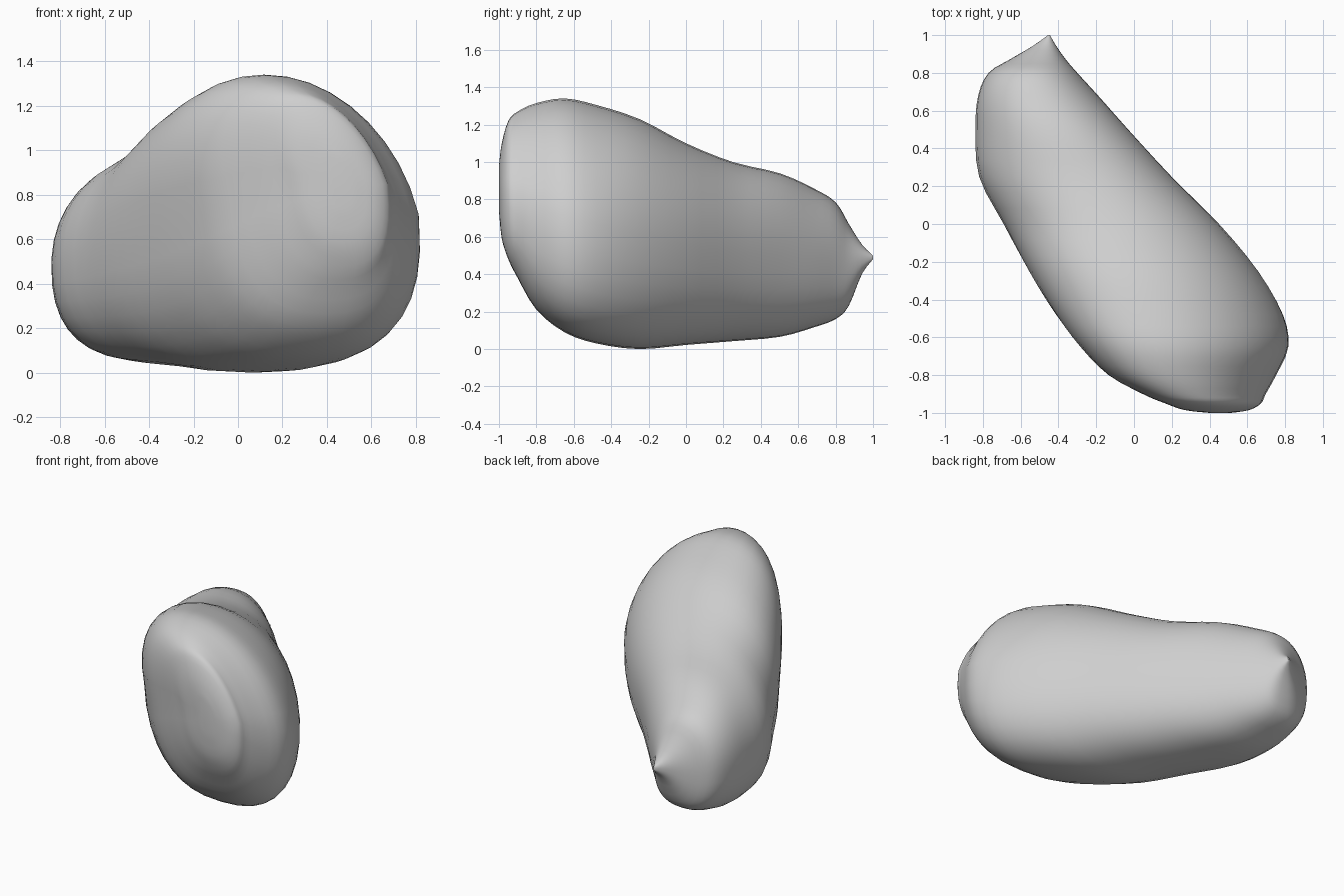
import bpy, bmesh, math

cube = bpy.data.objects.get("Cube")
if cube:
    bpy.data.objects.remove(cube, do_unlink=True)

SEGMENTS = 36
STEPS = 3
TOP_POWER, BOTTOM_POWER = 0.95, 0.8
BOTTOM_LEAN = 0.3

# Cross-sections from front to back: y, x min, x max, z min, z max, lean
SECTIONS = [
    (-1.0, 0.40, 0.52, 0.74, 0.98, -0.03),
    (-0.985, 0.27, 0.63, 0.59, 1.10, -0.09),
    (-0.95, 0.17, 0.70, 0.48, 1.22, -0.13),
    (-0.90, 0.05, 0.725, 0.38, 1.27, -0.15),
    (-0.80, -0.13, 0.775, 0.21, 1.315, -0.16),
    (-0.65, -0.28, 0.835, 0.09, 1.34, -0.16),
    (-0.48, -0.41, 0.80, 0.03, 1.305, -0.13),
    (-0.25, -0.555, 0.66, 0.0, 1.23, -0.06),
    (0.0, -0.69, 0.45, 0.022, 1.10, 0.0),
    (0.25, -0.82, 0.20, 0.042, 1.00, 0.02),
    (0.50, -0.84, -0.03, 0.065, 0.94, 0.02),
    (0.68, -0.825, -0.19, 0.115, 0.86, 0.0),
    (0.80, -0.77, -0.30, 0.16, 0.785, 0.0),
    (0.87, -0.66, -0.36, 0.23, 0.67, 0.0),
    (0.94, -0.54, -0.41, 0.40, 0.56, 0.0),
    (1.0, -0.455, -0.445, 0.48, 0.50, 0.0),
]


def spline(a, b, c, d, t):
    """Smooth interpolation between b and c."""
    return 0.5 * (2 * b + (c - a) * t + (2 * a - 5 * b + 4 * c - d) * t * t
                  + (3 * b - a - 3 * c + d) * t ** 3)


def refine(rows):
    last = len(rows) - 1
    for i in range(last):
        group = [rows[max(0, min(last, i + k))] for k in (-1, 0, 1, 2)]
        for s in range(STEPS):
            yield [spline(*vals, s / STEPS) for vals in zip(*group)]
    yield rows[last]


def ring(bm, row):
    """One leaning cross-section, rounder above and fuller below."""
    y, x0, x1, z0, z1, lean = row
    half = (x1 - x0) / 2
    width = math.sqrt(half * half - lean * lean)
    verts = []
    for k in range(SEGMENTS):
        a = math.tau * k / SEGMENTS
        power = TOP_POWER if math.sin(a) > 0 else BOTTOM_POWER
        c = math.copysign(abs(math.cos(a)) ** power, math.cos(a))
        s = math.copysign(abs(math.sin(a)) ** power, math.sin(a))
        shift = lean * s * (1 if s > 0 else BOTTOM_LEAN)
        x = (x0 + x1) / 2 + width * c + shift
        z = (z0 + z1) / 2 + (z1 - z0) / 2 * s
        verts.append(bm.verts.new((x, max(-1, min(1, y)), max(0, z))))
    return verts


# Stone body: skin the cross-sections and close both ends
bm = bmesh.new()
rings = [ring(bm, row) for row in refine(SECTIONS)]
for r, s in zip(rings, rings[1:]):
    for k in range(SEGMENTS):
        n = (k + 1) % SEGMENTS
        bm.faces.new((r[k], r[n], s[n], s[k]))
bm.faces.new(rings[0])
bm.faces.new(rings[-1])
bmesh.ops.recalc_face_normals(bm, faces=bm.faces)
mesh = bpy.data.meshes.new("stone")
bm.to_mesh(mesh)
bm.free()
stone = bpy.data.objects.new("stone", mesh)
bpy.context.collection.objects.link(stone)

# Plain grey
grey = bpy.data.materials.new("stone grey")
grey.use_nodes = True
colour = (0.62, 0.62, 0.62, 1.0)
grey.diffuse_color = colour
grey.node_tree.nodes["Principled BSDF"].inputs["Base Color"].default_value = colour
mesh.materials.append(grey)

bpy.ops.object.select_all(action="DESELECT")
stone.select_set(True)
bpy.context.view_layer.objects.active = stone
bpy.ops.object.shade_smooth_by_angle(angle=math.radians(40))
